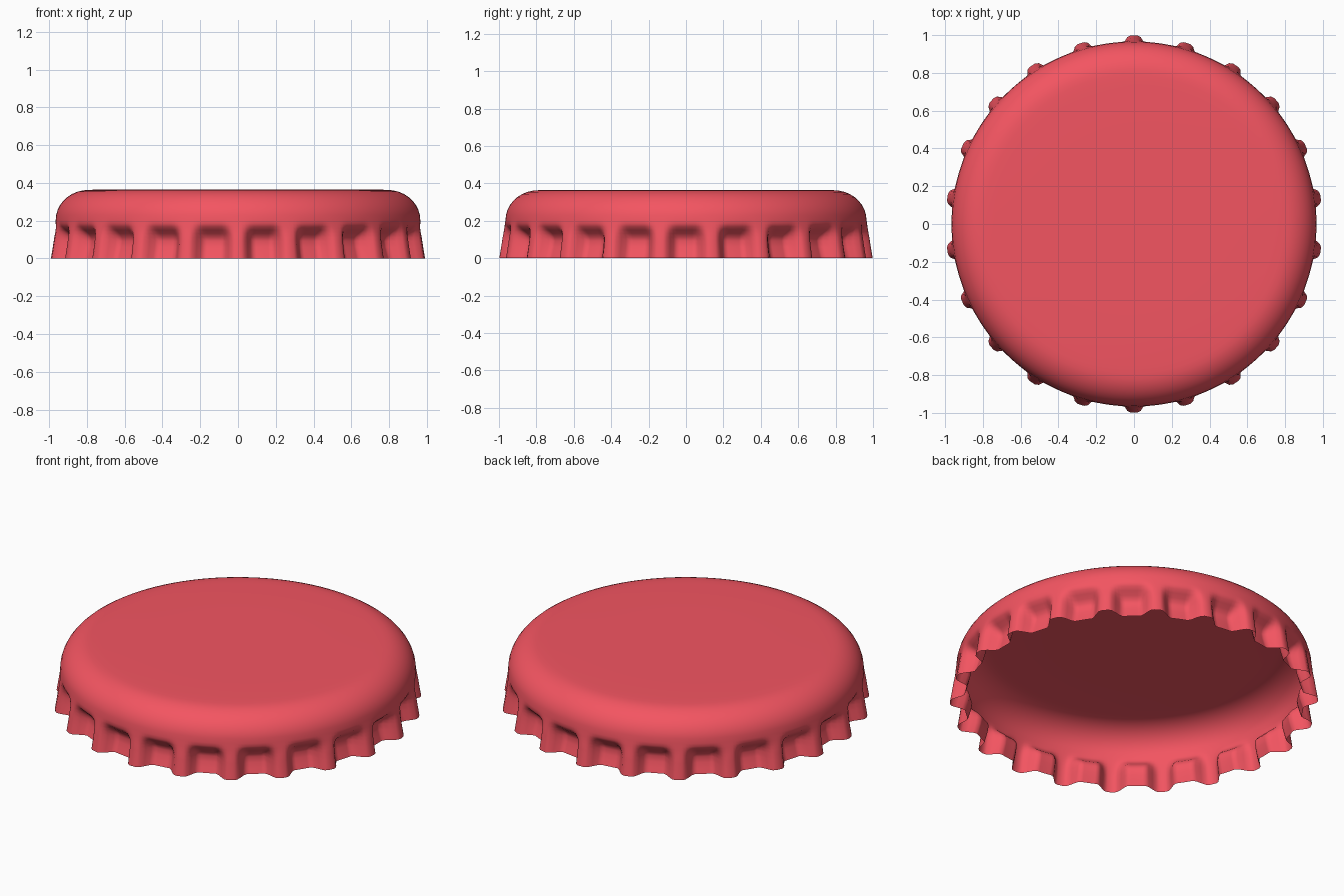
import bpy, bmesh
from math import sin, cos, pi

if "Cube" in bpy.data.objects:
    bpy.data.objects.remove(bpy.data.objects["Cube"])

FLUTES = 22
STEPS = 16
N = FLUTES * STEPS

# (ridge radius, valley radius, height) from the crown down to the rim
profile = [(0.40, 0.40, 0.365), (0.74, 0.74, 0.365), (0.79, 0.79, 0.363)]
for i in range(1, 10):
    a = i / 9 * pi / 2
    r = 0.79 + 0.175 * sin(a)
    profile.append((r, r, 0.203 + 0.16 * cos(a)))
profile += [(0.968, 0.966, 0.185), (0.970, 0.958, 0.168), (0.973, 0.940, 0.150),
            (0.976, 0.918, 0.132), (0.980, 0.902, 0.112), (0.983, 0.897, 0.092),
            (0.988, 0.903, 0.060), (0.993, 0.912, 0.030), (0.998, 0.922, 0.0)]


def ridge(k):
    """1 on the crest of a flute, 0 in the flat valley between two."""
    t = (k % STEPS) / STEPS * 2
    t = min(t, 2 - t)
    u = min(max((t - 0.15) / 0.5, 0), 1)
    return 1 - u * u * (3 - 2 * u)


# Cap shell: one crown disc and a fluted skirt
bm = bmesh.new()
rings = []
for ro, ri, z in profile:
    ring = []
    for k in range(N):
        a = pi / 2 + 2 * pi * k / N
        r = ri + (ro - ri) * ridge(k)
        ring.append(bm.verts.new((r * cos(a), r * sin(a), z)))
    rings.append(ring)
centre = bm.verts.new((0, 0, 0.365))
for k in range(N):
    j = (k + 1) % N
    bm.faces.new((centre, rings[0][k], rings[0][j]))
    for up, lo in zip(rings, rings[1:]):
        bm.faces.new((up[k], lo[k], lo[j], up[j]))
for f in bm.faces:
    f.smooth = True
mesh = bpy.data.meshes.new("bottle_cap")
bm.to_mesh(mesh)
bm.free()

cap = bpy.data.objects.new("bottle_cap", mesh)
bpy.context.collection.objects.link(cap)
red = bpy.data.materials.new("red_paint")
red.diffuse_color = (0.9, 0.09, 0.12, 1)
red.use_nodes = True
red.node_tree.nodes["Principled BSDF"].inputs["Base Color"].default_value = red.diffuse_color
mesh.materials.append(red)
